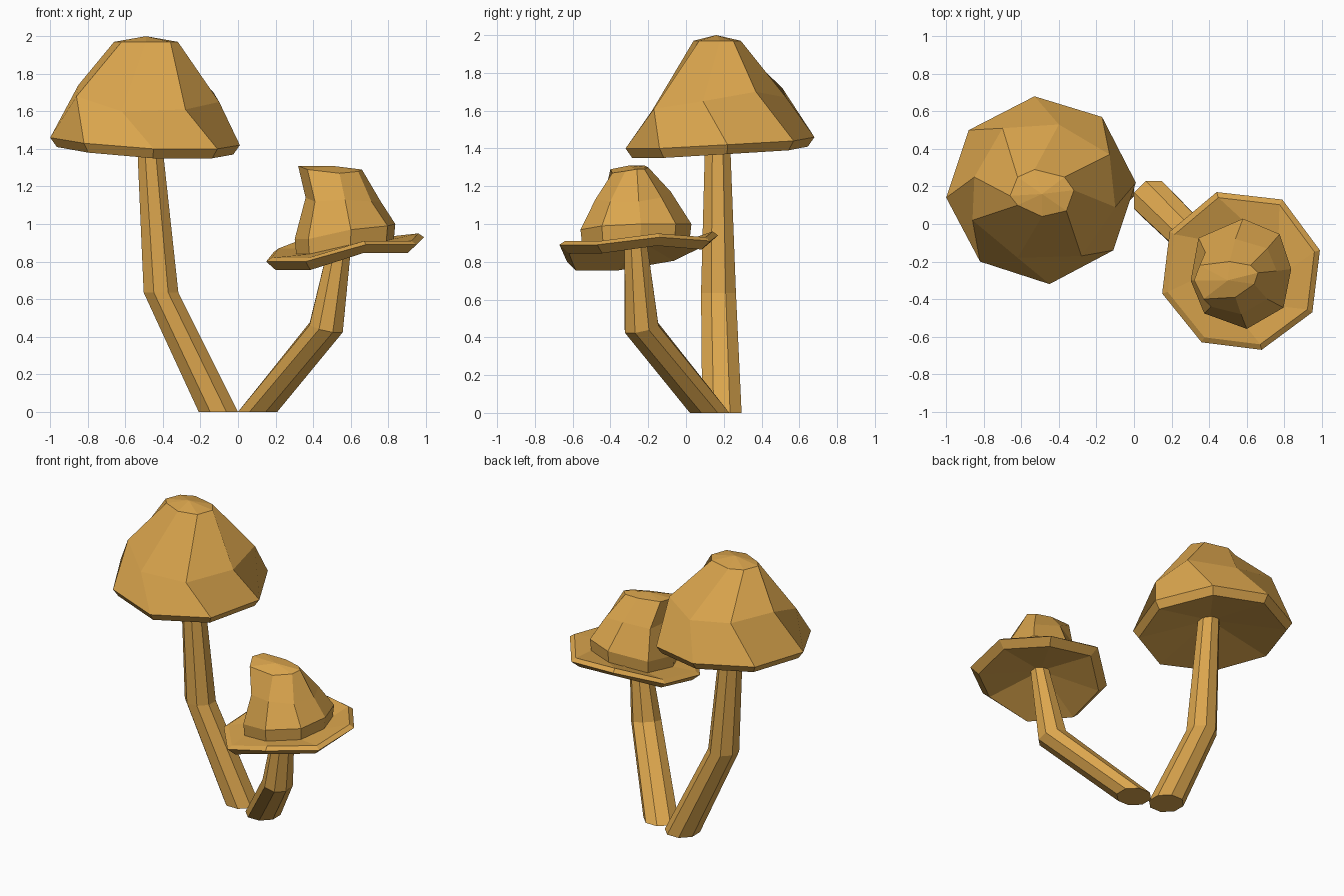
import bpy
import bmesh
import math
from mathutils import Matrix, Vector

SIDES = 8

default_cube = bpy.data.objects.get("Cube")
if default_cube:
    bpy.data.objects.remove(default_cube, do_unlink=True)

# One warm colour for the whole cluster
ochre = bpy.data.materials.new("warm_ochre")
ochre.use_nodes = True
ochre.diffuse_color = (0.71, 0.38, 0.075, 1)
ochre.node_tree.nodes["Principled BSDF"].inputs["Base Color"].default_value = ochre.diffuse_color


def middle(ring):
    """Average point of a ring."""
    return sum((Vector(p) for p in ring), Vector()) / len(ring)


def resized(ring, factor, lift):
    """Copy of a ring, scaled about its middle in plan and raised by lift."""
    centre = middle(ring)
    result = []
    for point in ring:
        p = Vector(point)
        flat = centre + (p - centre) * factor
        result.append(Vector((flat.x, flat.y, p.z + lift)))
    return result


def circle(centre, radius, normal=(0, 0, 1)):
    """Octagon around a centre, facing along a normal."""
    turn = Vector((0, 0, 1)).rotation_difference(Vector(normal))
    points = []
    for i in range(SIDES):
        angle = math.tau * (i + 0.5) / SIDES
        offset = Vector((math.cos(angle), math.sin(angle), 0)) * radius
        points.append(Vector(centre) + turn @ offset)
    return points


def loft(name, rings, start_tip=None, end_tip=None):
    """Flat-faced skin through the rings, closed by a fan or a plain face."""
    bm = bmesh.new()
    loops = [[bm.verts.new(p) for p in ring] for ring in rings]
    for low, high in zip(loops, loops[1:]):
        for i in range(SIDES):
            j = (i + 1) % SIDES
            bm.faces.new((low[i], low[j], high[j], high[i]))
    for loop, tip in ((loops[0], start_tip), (loops[-1], end_tip)):
        if tip is None:
            bm.faces.new(loop)
            continue
        pole = bm.verts.new(tip)
        for i in range(SIDES):
            bm.faces.new((loop[i], loop[(i + 1) % SIDES], pole))
    bmesh.ops.recalc_face_normals(bm, faces=bm.faces)
    mesh = bpy.data.meshes.new(name)
    bm.to_mesh(mesh)
    bm.free()
    mesh.materials.append(ochre)
    obj = bpy.data.objects.new(name, mesh)
    bpy.context.collection.objects.link(obj)
    return obj


# Tall mushroom: bent stem
loft("tall_stem", [
    circle((-0.105, 0.19, 0), 0.113),
    circle((-0.41, 0.172, 0.635), 0.1),
    circle((-0.475, 0.167, 1.49), 0.07),
])

# Tall mushroom: faceted bell cap with a hollow underside
tall_rim = [(.01, .22, 1.42), (-.17, .57, 1.44), (-.53, .68, 1.46), (-.88, .5, 1.46),
            (-1, .14, 1.46), (-.82, -.2, 1.43), (-.45, -.32, 1.4), (-.11, -.14, 1.4)]
tall_shoulder = [(-.1, .09, 1.65), (-.13, .37, 1.7), (-.4, .53, 1.67), (-.7, .51, 1.72),
                 (-.85, .25, 1.74), (-.86, .02, 1.68), (-.62, -.18, 1.6), (-.28, -.17, 1.61)]
tall_crown = [(-.32, .18, 1.97), (-.37, .25, 1.97), (-.53, .29, 1.97), (-.62, .25, 1.97),
              (-.66, .15, 1.97), (-.62, .1, 1.97), (-.49, .04, 1.97), (-.36, .07, 1.97)]
loft("tall_cap",
     [resized(tall_rim, 0.93, -0.05), tall_rim, tall_shoulder, tall_crown],
     start_tip=(-.48, .17, 1.48), end_tip=(-.49, .16, 2))

# Short mushroom: sharply bent stem
loft("short_stem", [
    circle((0.105, 0.125, 0), 0.113),
    circle((0.47, -0.235, 0.45), 0.098, (0.22, -0.22, 1)),
    circle((0.55, -0.268, 0.93), 0.062),
])

# Short mushroom: wavy brim and slumped dome
brim = [(.99, -.14, .93), (.79, .13, .91), (.44, .17, .94), (.19, -.04, .85),
        (.15, -.37, .8), (.36, -.63, .8), (.68, -.67, .89), (.95, -.47, .89)]
dome_foot = [(.83, -.24, .92), (.77, -.06, .92), (.58, .02, .92), (.35, -.08, .87),
             (.31, -.3, .84), (.38, -.47, .84), (.6, -.55, .89), (.79, -.44, .91)]
dome_waist = [(.76, -.25, 1.12), (.71, -.13, 1.14), (.54, -.08, 1.17), (.38, -.15, 1.14),
              (.36, -.3, 1.14), (.41, -.44, 1.12), (.57, -.48, 1.13), (.71, -.4, 1.12)]
dome_crown = [(.66, -.26, 1.29), (.62, -.22, 1.29), (.51, -.2, 1.3), (.35, -.22, 1.31),
              (.32, -.3, 1.31), (.37, -.4, 1.29), (.54, -.39, 1.27), (.64, -.32, 1.28)]
loft("short_cap",
     [resized(brim, 0.88, -0.045), brim, resized(brim, 0.93, 0.02), dome_foot,
      resized(dome_foot, 1.03, 0.08), dome_waist, dome_crown],
     start_tip=(.55, -.26, .92), end_tip=(.5, -.3, 1.31))
